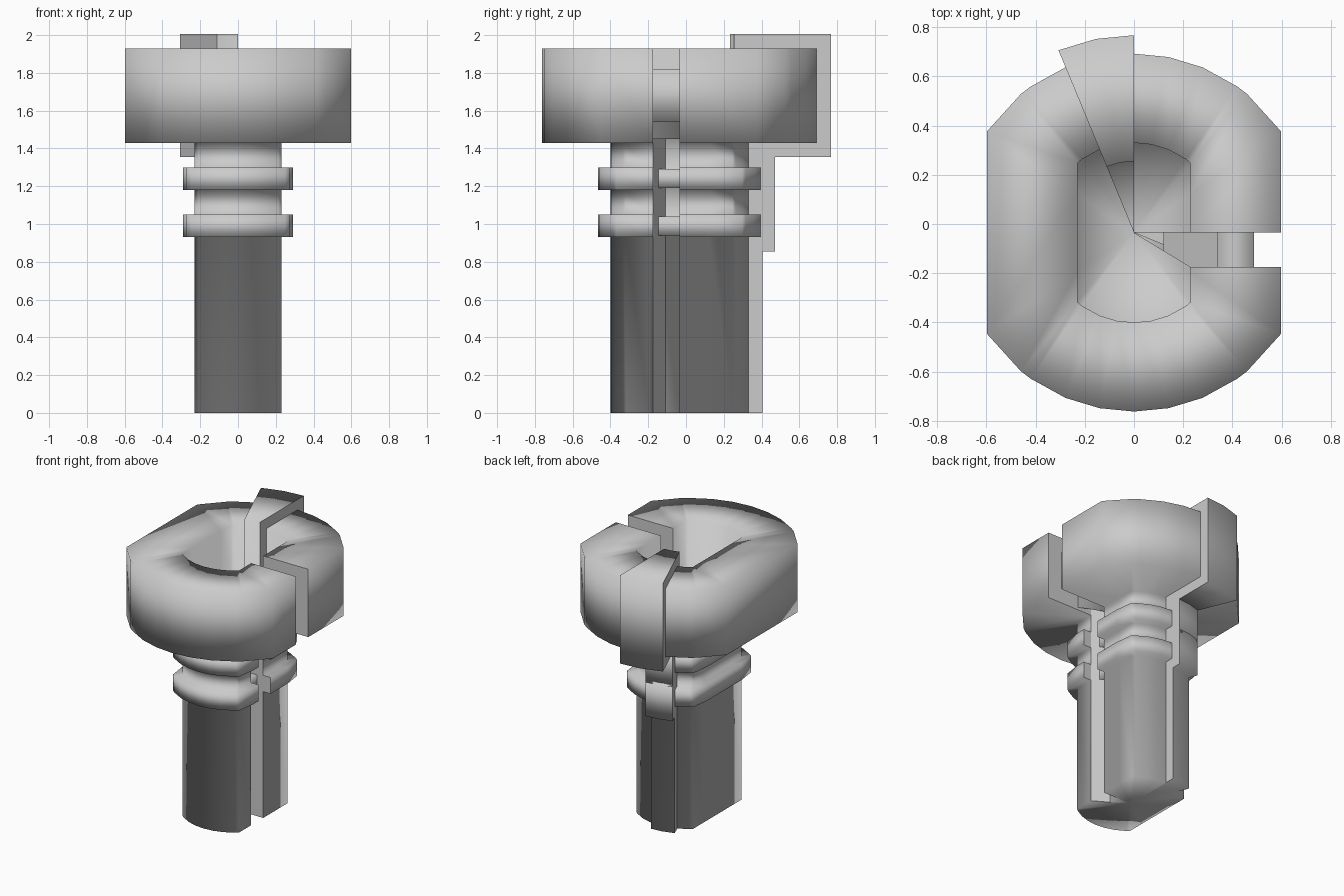
import bpy
from math import sin, cos, radians

if "Cube" in bpy.data.objects:
    bpy.data.objects.remove(bpy.data.objects["Cube"])

APEX_Y = -0.035
# outlines: circle radius clipped to a half width
SHAFT, COLLAR, HEAD = (0.365, 0.23), (0.43, 0.29), (0.727, 0.597)

# profile going up: outline, height, outward sign, upward sign (used when a slice swells or shrinks)
PROFILE = [
    (SHAFT, 0.0, 1, 0), (SHAFT, 0.93, 1, -1),
    (COLLAR, 0.93, 1, -1), (COLLAR, 1.05, 1, 1),
    (SHAFT, 1.05, 1, 1), (SHAFT, 1.18, 1, -1),
    (COLLAR, 1.18, 1, -1), (COLLAR, 1.30, 1, 1),
    (SHAFT, 1.30, 1, 1), (SHAFT, 1.43, 1, -1),
    (HEAD, 1.43, 1, -1), (HEAD, 1.93, 1, 1),
    (SHAFT, 1.93, -1, 1), (SHAFT, 1.56, -1, 1),
]
# side wall pieces: core, two collars, head
WALLS = [(0, 1, 4, 5, 8, 9, 13), (1, 2, 3, 4), (5, 6, 7, 8), (9, 10, 11, 12, 13)]


def column(a, swell):
    """Profile points at angle a (clockwise from +y), or at a fixed y on the slot if a is ('y', value)."""
    pts = []
    for (r, half), z, out, up in PROFILE:
        z += up * swell
        if isinstance(a, tuple):
            pts.append((half + out * swell, a[1], z))
        else:
            s, c = sin(radians(a)), cos(radians(a))
            rad = min(r, half / max(abs(s), 1e-6)) + out * swell
            pts.append((rad * s, APEX_Y + rad * c, z))
    return pts


def sector(name, angles, swell=0.0, start_wall=False, end_wall=False):
    cols = [column(a, swell) for a in angles]
    n = len(PROFILE)
    low, top = (0, APEX_Y, 0), (0, APEX_Y, cols[0][-1][2])
    verts = [p for c in cols for p in c] + [low, top]
    lo, hi = len(verts) - 2, len(verts) - 1
    faces = []
    # outer skin, underside and floor of the recess
    for i in range(len(cols) - 1):
        a, b = i * n, (i + 1) * n
        faces += [(a + k, a + k + 1, b + k + 1, b + k) for k in range(n - 1)]
        faces += [(lo, a, b), (hi, b + n - 1, a + n - 1)]
    skin = len(faces)
    # flat walls at the ends, with their own vertices so the edges stay crisp
    for wanted, col, flip in ((start_wall, cols[0], True), (end_wall, cols[-1], False)):
        if not wanted:
            continue
        for w, ids in enumerate(WALLS):
            pts = [col[k] for k in ids]
            if w == 0:
                pts = [low] + pts + [top]
            face = list(range(len(verts), len(verts) + len(pts)))
            verts += pts
            faces.append(face[::-1] if flip else face)
    mesh = bpy.data.meshes.new(name)
    mesh.from_pydata(verts, [], faces)
    for p in mesh.polygons:
        p.use_smooth = p.index < skin
    obj = bpy.data.objects.new(name, mesh)
    bpy.context.collection.objects.link(obj)
    return obj


quarter = [0, 11.1, 22.5, 35.3, 39.2, 55.4]
slot_back, slot_front = ('y', APEX_Y), ('y', -0.175)

# back right quarter, up to the slot
sector("back_quarter", quarter + [slot_back], end_wall=True)
# main body from the slot round to the raised wedge
main = [180 - a for a in reversed(quarter)] + [180 + a for a in quarter[1:]]
main += [360 - a for a in (55.4, 39.2, 35.3, 22.5)]
sector("main_body", [slot_front] + main, start_wall=True)
# swollen wedge at the back
sector("raised_wedge", [-22.5, -11.1, 0], 0.075, True, True)
# shrunken slice inside the slot
sector("sunken_slice", [slot_back, slot_front], -0.11)
